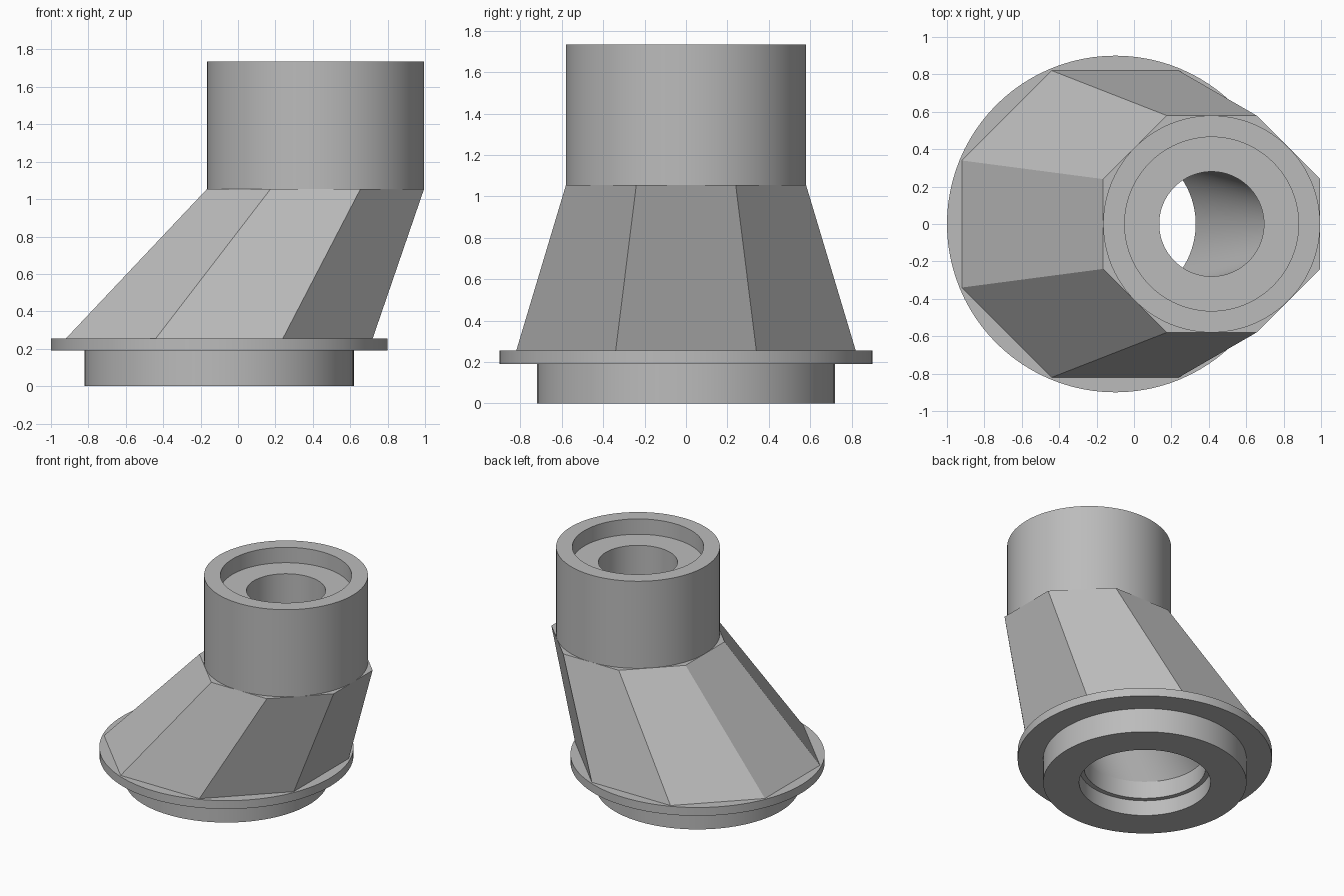
import bpy
import bmesh
from math import cos, sin, pi

cube = bpy.data.objects.get("Cube")
if cube:
    bpy.data.objects.remove(cube, do_unlink=True)

SEGMENTS = 96
BASE_X, TOP_X = -0.10, 0.415      # axes of the lower and upper ends
FLOOR, SHOULDER, RIM = 0.255, 1.055, 1.735

grey = bpy.data.materials.new("plain_grey")
grey.use_nodes = True
colour = (0.5, 0.5, 0.5, 1)
grey.diffuse_color = colour
grey.node_tree.nodes["Principled BSDF"].inputs["Base Color"].default_value = colour


def circle(x, radius, z):
    angles = [2 * pi * k / SEGMENTS for k in range(SEGMENTS)]
    return [(x + radius * cos(a), radius * sin(a), z) for a in angles]


def octagon(x, apothem, z):
    points = []
    for k in range(SEGMENTS):
        a = 2 * pi * k / SEGMENTS
        off = (a + pi / 8) % (pi / 4) - pi / 8
        r = apothem / cos(off)
        points.append((x + r * cos(a), r * sin(a), z))
    return points


def skin(name, rings):
    """Join successive rings with a band of faces."""
    bm = bmesh.new()
    loops = [[bm.verts.new(p) for p in ring] for ring in rings]
    for low, high in zip(loops, loops[1:]):
        for k in range(SEGMENTS):
            n = (k + 1) % SEGMENTS
            bm.faces.new((low[k], low[n], high[n], high[k]))
    bmesh.ops.remove_doubles(bm, verts=bm.verts, dist=0.0001)
    mesh = bpy.data.meshes.new(name)
    bm.to_mesh(mesh)
    bm.free()
    mesh.materials.append(grey)
    obj = bpy.data.objects.new(name, mesh)
    bpy.context.collection.objects.link(obj)
    bpy.ops.object.select_all(action="DESELECT")
    obj.select_set(True)
    bpy.context.view_layer.objects.active = obj
    bpy.ops.object.shade_smooth_by_angle(angle=pi / 7)
    return obj


# Flanged spigot with a shallow counterbore underneath
base_profile = [(0.43, FLOOR), (0.43, 0.12), (0.465, 0.12), (0.465, 0),
                (0.72, 0), (0.72, 0.19), (0.90, 0.19), (0.90, FLOOR)]
skin("base_flange", [circle(BASE_X, r, z) for r, z in base_profile]
     + [octagon(BASE_X, 0.82, FLOOR)])

# Leaning eight-sided body with small corner ledges at the shoulder
skin("sloped_body", [octagon(BASE_X, 0.82, FLOOR),
                     octagon(TOP_X, 0.58, SHOULDER),
                     circle(TOP_X, 0.58, SHOULDER)])

# Round collar with a recessed socket and a through hole
collar_profile = [(0.58, SHOULDER), (0.58, RIM), (0.465, RIM),
                  (0.465, 1.615), (0.28, 1.615), (0.28, SHOULDER)]
skin("top_collar", [circle(TOP_X, r, z) for r, z in collar_profile])

# Slanted passage joining the two openings
skin("inner_bore", [circle(TOP_X, 0.28, SHOULDER),
                    circle(BASE_X, 0.43, FLOOR)])
